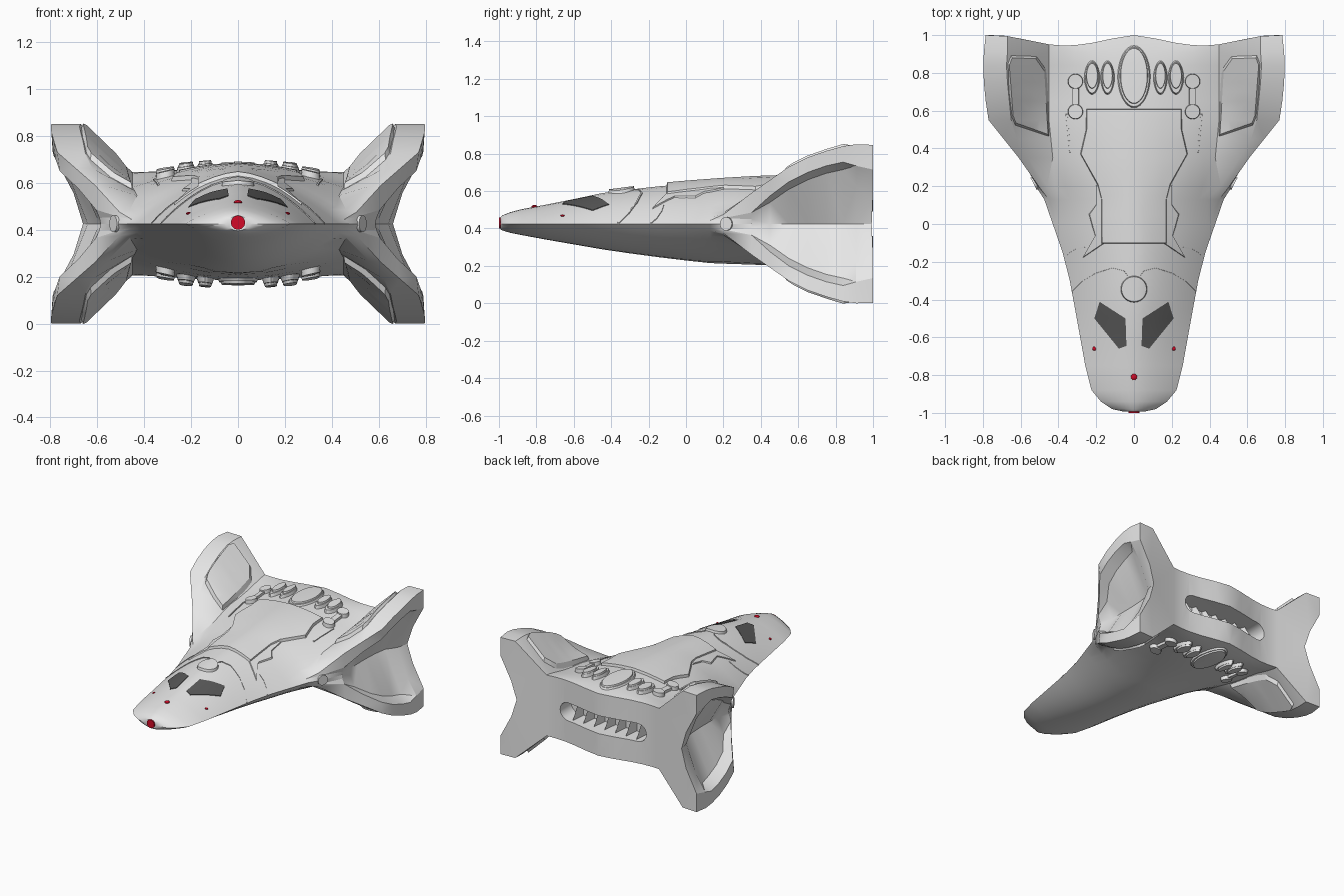
import bpy, bmesh, math
from mathutils import Vector
from mathutils.bvhtree import BVHTree

if "Cube" in bpy.data.objects:
    bpy.data.objects.remove(bpy.data.objects["Cube"])

ZC = 0.425  # height of the hull's mid plane


def material(name, rgb):
    m = bpy.data.materials.new(name)
    m.diffuse_color = (*rgb, 1)
    m.use_nodes = True
    m.node_tree.nodes["Principled BSDF"].inputs["Base Color"].default_value = m.diffuse_color
    return m


GREY = material("hull grey", (0.80, 0.80, 0.80))
DARK = material("window dark grey", (0.10, 0.10, 0.10))
RED = material("light red", (0.65, 0.003, 0.02))


def shade(ob, angle):
    bpy.ops.object.select_all(action='DESELECT')
    ob.select_set(True)
    bpy.context.view_layer.objects.active = ob
    bpy.ops.object.shade_smooth_by_angle(angle=math.radians(angle))


def finish(name, bm, mat, angle=28):
    me = bpy.data.meshes.new(name)
    bm.to_mesh(me)
    bm.free()
    ob = bpy.data.objects.new(name, me)
    bpy.context.collection.objects.link(ob)
    me.materials.append(mat)
    shade(ob, angle)
    return ob


# --- Hull: lens-shaped nose sections, then X-shaped sections with four fins
# nose: y, half width, height above and below the mid plane
NOSE = [(-.992, .06, .035, .030), (-.98, .115, .046, .036), (-.94, .175, .062, .048),
        (-.88, .225, .078, .060), (-.75, .258, .102, .084), (-.6, .285, .132, .110),
        (-.45, .312, .164, .136), (-.3, .340, .183, .158), (-.15, .378, .200, .178),
        (0, .43, .213, .196), (.13, .475, .223, .210)]
S = [0, .15, .3, .45, .6, .72, .82, .9, .95, .98, 1]
# rear: y, top height, bottom height, then root, tip inside, tip outside, rim, floor, middle
REAR = [(.20, .228, .213, (.42, .075), (.46, .06), (.505, .05), (.51, .03), (.515, .015), (.52, 0)),
        (.35, .237, .218, (.43, .12), (.56, .16), (.61, .165), (.605, .06), (.59, .025), (.585, 0)),
        (.45, .241, .222, (.44, .14), (.62, .235), (.69, .235), (.68, .15), (.615, .115), (.57, 0)),
        (.55, .243, .228, (.45, .155), (.65, .300), (.77, .305), (.76, .225), (.68, .185), (.57, 0)),
        (.65, .243, .233, (.45, .165), (.66, .352), (.785, .355), (.777, .275), (.70, .235), (.57, 0)),
        (.75, .243, .237, (.45, .18), (.67, .39), (.795, .39), (.787, .31), (.71, .27), (.575, 0)),
        (.84, .241, .241, (.45, .20), (.675, .415), (.797, .415), (.79, .33), (.72, .29), (.59, 0)),
        (.91, .238, .238, (.45, .215), (.67, .425), (.795, .425), (.79, .31), (.72, .20), (.64, 0)),
        (1.0, .225, .225, (.45, .22), (.67, .422), (.785, .422), (.785, .29), (.70, .13), (.66, 0))]


def sections():
    for y, w, ht, hb in NOSE:
        yield y, [(w * s, ht * (1 - s ** 1.65)) for s in S], [(w * s, hb * (1 - s ** 1.9)) for s in S]
    for y, ht, hb, *wing in REAR:
        rx, rz = wing[0]
        halves = []
        for h, p in ((ht, 1.7), (hb, 1.9)):
            r = rz * h / ht
            body = [(rx * s, h + (r - h) * s ** p) for s in (0, .25, .5, .7, .86)]
            halves.append(body + [(rx, r)] + wing[1:])
        yield y, *halves


bm = bmesh.new()
rings = []
for y, top, bot in sections():
    def vert(x, z):
        yy = y
        if y == 1.0:  # the stern edge dips forward beside the engine slot
            yy -= .055 * max(0, math.sin(math.pi * min(1, abs(x) / .72))) ** 1.5
        return bm.verts.new((x, yy, ZC + z))
    rings.append([vert(x, z) for x, z in top] + [vert(x, -z) for x, z in bot[9::-1]] +
                 [vert(-x, -z) for x, z in bot[1:]] + [vert(-x, z) for x, z in top[9:0:-1]])
N = len(rings[0])
for a, b in zip(rings, rings[1:]):
    for i in range(N):
        j = (i + 1) % N
        bm.faces.new((a[i], a[j], b[j], b[i]))
bm.faces.new(rings[0])
r = rings[-1]
for sgn in (1, -1):  # stern cap: body strips, then the fins
    t = [r[(sgn * i) % N] for i in range(11)]
    b = [r[(20 - sgn * i) % N] for i in range(11)]
    for i in range(5):
        bm.faces.new((t[i], t[i + 1], b[i + 1], b[i]))
    bm.faces.new((t[5], t[10], b[5]))
    for q in (t, b):
        bm.faces.new((q[5], q[6], q[9], q[10]))
        bm.faces.new((q[6], q[7], q[8], q[9]))
bmesh.ops.recalc_face_normals(bm, faces=bm.faces[:])
bmesh.ops.triangulate(bm, faces=bm.faces[:])
TREE = BVHTree.FromBMesh(bm)
hull = finish("hull", bm, GREY, 30)


# --- Plates that follow the hull surface, on the top (1) or underside (-1)
def surface(x, y, side):
    hit = TREE.ray_cast(Vector((x, y, ZC + 2 * side)), Vector((0, 0, -side)))[0]
    return hit.z if hit else ZC


def plate(name, pts, t, mat=GREY, sides=(1,), mirror=True, step=.05, flare=.009):
    out = bmesh.new()
    for sx in ((1, -1) if mirror else (1,)):
        mid = Vector((sx * sum(p[0] for p in pts), sum(p[1] for p in pts), 0)) / len(pts)
        for side in sides:
            b = bmesh.new()
            b.faces.new([b.verts.new((x * sx, y, 0)) for x, y in pts])
            for axis in (0, 1):
                n = [0, 0, 0]
                n[axis] = 1
                vals = [v.co[axis] for v in b.verts]
                for k in range(math.ceil(min(vals) / step), math.floor(max(vals) / step) + 1):
                    co = [c * k * step for c in n]
                    bmesh.ops.bisect_plane(b, geom=b.verts[:] + b.edges[:] + b.faces[:],
                                           plane_co=co, plane_no=n, dist=1e-5)
            ext = bmesh.ops.extrude_face_region(b, geom=b.faces[:])["geom"]
            upper = {v for v in ext if isinstance(v, bmesh.types.BMVert)}
            for v in b.verts:
                if v not in upper:  # slanted side walls
                    v.co += (v.co - mid).normalized() * flare
                z = surface(v.co.x, v.co.y, side)
                v.co.z = z + side * (t if v in upper else -.004)
            bmesh.ops.recalc_face_normals(b, faces=b.faces[:])
            me = bpy.data.meshes.new("part")
            b.to_mesh(me)
            b.free()
            out.from_mesh(me)
            bpy.data.meshes.remove(me)
    return finish(name, out, mat)


def ellipse(cx, cy, rx, ry, n=24):
    return [(cx + rx * math.cos(2 * math.pi * i / n), cy + ry * math.sin(2 * math.pi * i / n)) for i in range(n)]


def ribbon(path, w):
    return path + [(x + w * .5, y + w) for x, y in reversed(path)]


# back panels
half = [(.25, .605), (.25, .5), (.28, .37), (.19, .21), (.17, .13), (.17, -.1)]
plate("back_panel", half + [(-x, y) for x, y in reversed(half)], .018, mirror=False, flare=.005)
plate("side_panel", [(.16, .2), (.2, .2), (.2, .1), (.235, .05), (.205, -.06), (.27, -.175), (.16, -.1)], .009,
      flare=.006)

# engine pods on both faces of the stern
BOTH = (1, -1)
plate("pod_base_centre", ellipse(0, .78, .08, .158, 32), .012, sides=BOTH, mirror=False)
plate("pod_centre", ellipse(0, .785, .07, .145, 32), .022, sides=BOTH, mirror=False)
for i, x in enumerate((.14, .222)):
    plate(f"pod_base_{i}", ellipse(x, .775, .030 + .004 * i, .082), .022, sides=BOTH)
    plate(f"pod_{i}", ellipse(x, .785, .025 + .004 * i, .065), .034, sides=BOTH)
for i, y in enumerate((.595, .755)):
    plate(f"pipe_end_{i}", ellipse(.31, y, .038, .038, 16), .026, sides=BOTH, flare=.003)
plate("pipe", [(.293, .6), (.327, .6), (.327, .75), (.293, .75)], .018, sides=BOTH, flare=.003)

# raised fin panels
plate("fin_panel", [(.455, .475), (.475, .81), (.52, .875), (.645, .88), (.66, .84), (.64, .575), (.625, .535)],
      .026, sides=BOTH, flare=.014)

# hatch and trim lines
plate("hatch", ellipse(0, -.345, .066, .066, 28), .016, mirror=False, flare=.005)
plate("hatch_trim", ribbon([(.035, -.275), (.05, -.255), (.11, -.24), (.2, -.268), (.27, -.31), (.325, -.365)], .007),
      .006, flare=.002)
plate("shoulder_trim", ribbon([(.26, -.125), (.3, -.135), (.34, -.16), (.365, -.19)], .006), .005, flare=.002)
plate("fin_root_trim", [(.335, .38), (.342, .38), (.362, .58), (.352, .58)], .006, flare=.002)

# cockpit windows
plate("window", [(.045, -.5), (.04, -.645), (.08, -.66), (.21, -.5), (.182, -.412)], .004, DARK, flare=0)


# --- Discs: nose light and fin-root ports
def disc(name, loc, axis, radius, depth, mat):
    b = bmesh.new()
    bmesh.ops.create_cone(b, cap_ends=True, segments=24, radius1=radius, radius2=radius, depth=depth)
    rot = Vector(axis).to_track_quat('Z', 'Y')
    for v in b.verts:
        v.co = rot @ v.co + Vector(loc)
    return finish(name, b, mat)


disc("nose_light", (0, -.99, .43), (0, -1, 0), .03, .02, RED)
for sx in (1, -1):
    disc("fin_port", (.514 * sx, .222, ZC), (.89 * sx, -.45, 0), .036, .04, GREY)

# small red lights on the nose
for x, y, rad in ((0, -.81, .017), (.21, -.66, .011), (-.21, -.66, .011)):
    b = bmesh.new()
    bmesh.ops.create_uvsphere(b, u_segments=12, v_segments=8, radius=rad)
    bmesh.ops.scale(b, vec=(1, 1, .6), verts=b.verts[:])
    bmesh.ops.translate(b, vec=(x, y, surface(x, y, 1)), verts=b.verts[:])
    finish("small_light", b, RED)

# --- Engine slot cut into the stern, with slanted vanes inside
b = bmesh.new()
prof = []
for sx in (1, -1):
    for i in range(9):
        a = math.radians(-90 + 22.5 * i)
        prof.append((sx * (.28 + .065 * math.cos(a)), sx * .065 * math.sin(a)))
f = b.faces.new([b.verts.new((x, .82, ZC + z)) for x, z in prof])
ext = bmesh.ops.extrude_face_region(b, geom=[f], use_keep_orig=True)["geom"]
bmesh.ops.translate(b, vec=(0, .3, 0), verts=[v for v in ext if isinstance(v, bmesh.types.BMVert)])
bmesh.ops.recalc_face_normals(b, faces=b.faces[:])
cutter = finish("slot_cutter", b, GREY)
cutter.hide_render = True
cut = hull.modifiers.new("engine slot", 'BOOLEAN')
cut.operation = 'DIFFERENCE'
cut.solver = 'EXACT'
cut.object = cutter
bpy.context.view_layer.objects.active = hull
bpy.ops.object.modifier_apply(modifier=cut.name)
bpy.data.objects.remove(cutter)
shade(hull, 30)

b = bmesh.new()
for i in range(-3, 4):  # wedge vanes
    x = i * .085
    q = [b.verts.new(c) for c in ((x - .012, .815, ZC - .066), (x + .012, .815, ZC - .066),
                                  (x + .012, .815, ZC + .066), (x - .012, .815, ZC + .066),
                                  (x, .93, ZC - .066), (x, .85, ZC + .066))]
    for ids in ((0, 1, 2, 3), (0, 4, 1), (3, 2, 5), (0, 3, 5, 4), (1, 4, 5, 2)):
        b.faces.new([q[k] for k in ids])
bmesh.ops.recalc_face_normals(b, faces=b.faces[:])
finish("engine_vanes", b, GREY)
